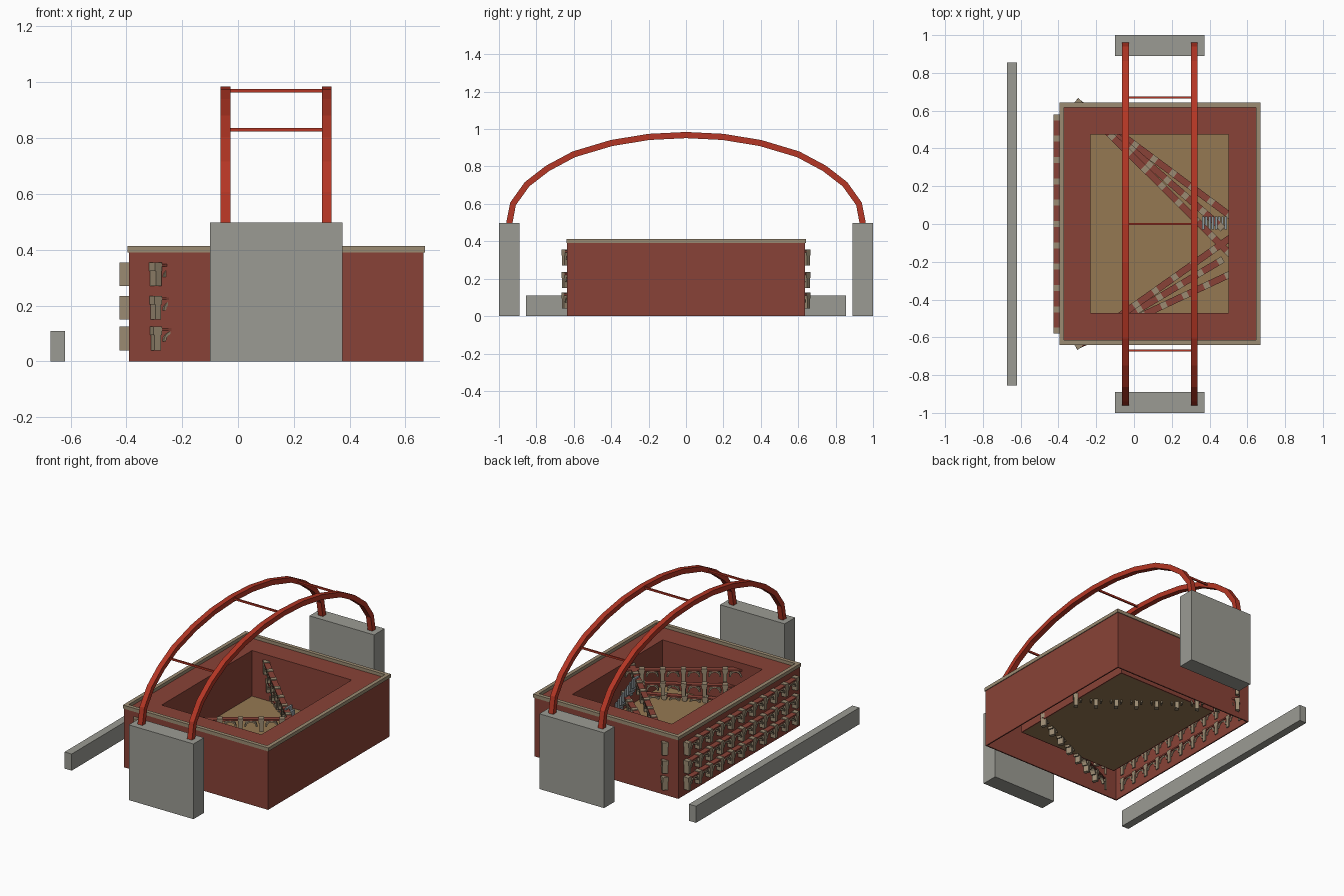
import bpy, bmesh, math
from mathutils import Matrix, Vector

cube = bpy.data.objects.get("Cube")
if cube:
    bpy.data.objects.remove(cube, do_unlink=True)


def material(name, color):
    m = bpy.data.materials.new(name)
    m.use_nodes = True
    m.diffuse_color = (*color, 1)
    m.node_tree.nodes["Principled BSDF"].inputs["Base Color"].default_value = (*color, 1)
    return m


BRICK = material("brick_red", (0.25, 0.055, 0.038))
STONE = material("tan_stone", (0.33, 0.26, 0.17))
SAND = material("sand_floor", (0.30, 0.19, 0.085))
CONCRETE = material("grey_concrete", (0.33, 0.33, 0.295))
STEEL = material("bright_red_steel", (0.46, 0.037, 0.018))
SLATE = material("blue_grey_slate", (0.28, 0.32, 0.34))


def finish(name, bm, *mats):
    bmesh.ops.recalc_face_normals(bm, faces=bm.faces)
    me = bpy.data.meshes.new(name)
    bm.to_mesh(me)
    bm.free()
    for m in mats:
        me.materials.append(m)
    ob = bpy.data.objects.new(name, me)
    bpy.context.collection.objects.link(ob)
    return ob


def add_box(bm, x0, x1, y0, y1, z0, z1, frame=Matrix(), index=0):
    size = Matrix.Diagonal((x1 - x0, y1 - y0, z1 - z0, 1))
    place = Matrix.Translation(((x0 + x1) / 2, (y0 + y1) / 2, (z0 + z1) / 2))
    made = bmesh.ops.create_cube(bm, size=1, matrix=frame @ place @ size)
    for f in {f for v in made["verts"] for f in v.link_faces}:
        f.material_index = index


def box(name, mat, *extent):
    bm = bmesh.new()
    add_box(bm, *extent)
    return finish(name, bm, mat)


def ring(name, mat, outer, inner, z0, z1):
    """Rectangular frame made of four boxes."""
    bm = bmesh.new()
    X0, X1, Y0, Y1 = outer
    x0, x1, y0, y1 = inner
    add_box(bm, X0, x0, Y0, Y1, z0, z1)
    add_box(bm, x1, X1, Y0, Y1, z0, z1)
    add_box(bm, x0, x1, Y0, y0, z0, z1)
    add_box(bm, x0, x1, y1, Y1, z0, z1)
    return finish(name, bm, mat)


# Hollow building around a courtyard with a raised floor
outer = (-0.39, 0.665, -0.635, 0.637)
court = (-0.23, 0.50, -0.47, 0.475)
FLOOR = 0.09


def grow(rect, d):
    return (rect[0] - d, rect[1] + d, rect[2] - d, rect[3] + d)


ring("outer_walls", BRICK, outer, grow(outer, -0.008), 0, 0.38)
ring("courtyard_walls", BRICK, grow(court, 0.008), court, FLOOR - 0.005, 0.38)
ring("flat_roof", BRICK, outer, court, 0.38, 0.392)
ring("roof_parapet", STONE, grow(outer, 0.005), grow(outer, -0.02), 0.39, 0.413)
box("courtyard_floor", SAND, *court, FLOOR - 0.005, FLOOR)


# Arcades: piers, half-round arches and brick lintels
def add_arch(bm, frame, centre, z, r_in, r_out, d, steps=8):
    loops = []
    for i in range(steps + 1):
        a = math.pi * i / steps
        c, s = math.cos(a), math.sin(a)
        loops.append([bm.verts.new(frame @ Vector((centre + r * c, y, z + r * s)))
                      for r, y in ((r_in, -d), (r_out, -d), (r_out, d), (r_in, d))])
    for a, b in zip(loops, loops[1:]):
        for k in range(4):
            n = (k + 1) % 4
            bm.faces.new((a[k], a[n], b[n], b[k])).material_index = 1
    bm.faces.new(loops[0]).material_index = 1
    bm.faces.new(loops[-1]).material_index = 1


def arcade(name, start, angle, z, bays, pitch, h):
    frame = Matrix.Translation((*start, z)) @ Matrix.Rotation(angle, 4, "Z")
    bm = bmesh.new()
    for i in range(bays + 1):
        x = i * pitch
        add_box(bm, x - 0.016, x + 0.016, -h, h, 0.055, 0.085, frame, 1)
        add_box(bm, x - 0.012, x + 0.012, -h, h, 0, 0.055, frame, 1)
        if i < bays:
            add_box(bm, x + 0.016, x + pitch - 0.016, -h, h, 0.070, 0.080, frame)
            add_arch(bm, frame, x + pitch / 2, 0.032, 0.029, 0.038, h * 0.9)
    finish(name, bm, BRICK, STONE)


levels = (0.04, 0.15, 0.27)
back_ends = (0.05, -0.05, -0.15)
front_ends = (-0.27, -0.17, -0.08)
DIAGONAL_PITCH = 0.125
for n, z in enumerate(levels):
    arcade(f"facade_arcade_{n + 1}", (-0.4, -0.565), math.pi / 2, z, 10, 0.113, 0.025)
    for side, y, end in (("back", 0.642, back_ends[n]), ("front", -0.642, front_ends[n])):
        run, rise = 0.795, end - y
        bays = round(math.hypot(run, rise) / DIAGONAL_PITCH)
        arcade(f"{side}_diagonal_arcade_{n + 1}", (-0.295, y),
               math.atan2(rise, run), z, bays, DIAGONAL_PITCH, 0.018)

# Stepped slats where the diagonals meet
bm = bmesh.new()
for i in range(8):
    x = 0.36 + i * 0.017
    top = 0.36 - i * 0.027
    add_box(bm, x, x + 0.013, -0.03, 0.04, top - 0.06, top)
finish("stepped_slats", bm, SLATE)

# Concrete piers and the long low wall
box("front_pier", CONCRETE, -0.10, 0.374, -1.0, -0.89, 0, 0.498)
box("back_pier", CONCRETE, -0.10, 0.374, 0.89, 1.0, 0, 0.498)
box("low_wall", CONCRETE, -0.672, -0.62, -0.855, 0.855, 0, 0.11)

# Steel arches spanning between the piers
half = [(0.945, 0.495), (0.925, 0.60), (0.85, 0.705), (0.74, 0.79),
        (0.60, 0.865), (0.40, 0.925), (0.20, 0.958)]
path = [Vector((0, -y, z)) for y, z in half] + [Vector((0, 0, 0.968))]
path += [Vector((0, y, z)) for y, z in reversed(half)]


def steel_arch(name, x, w=0.0175, t=0.0165):
    bm = bmesh.new()
    loops = []
    for i, p in enumerate(path):
        tangent = (path[min(i + 1, len(path) - 1)] - path[max(i - 1, 0)]).normalized()
        normal = Vector((0, -tangent.z, tangent.y))
        loops.append([bm.verts.new(p + Vector((x + sx * w, 0, 0)) + normal * sn * t)
                      for sx, sn in ((-1, -1), (1, -1), (1, 1), (-1, 1))])
    for a, b in zip(loops, loops[1:]):
        for k in range(4):
            n = (k + 1) % 4
            bm.faces.new((a[k], a[n], b[n], b[k]))
    bm.faces.new(loops[0])
    bm.faces.new(loops[-1])
    finish(name, bm, STEEL)


steel_arch("right_steel_arch", -0.045)
steel_arch("left_steel_arch", 0.318)

# Thin ties between the arches
for name, y, z in (("front_tie", -0.67, 0.83), ("middle_tie", 0, 0.97), ("back_tie", 0.67, 0.83)):
    box(name, STEEL, -0.04, 0.31, y - 0.005, y + 0.005, z - 0.006, z + 0.006)
